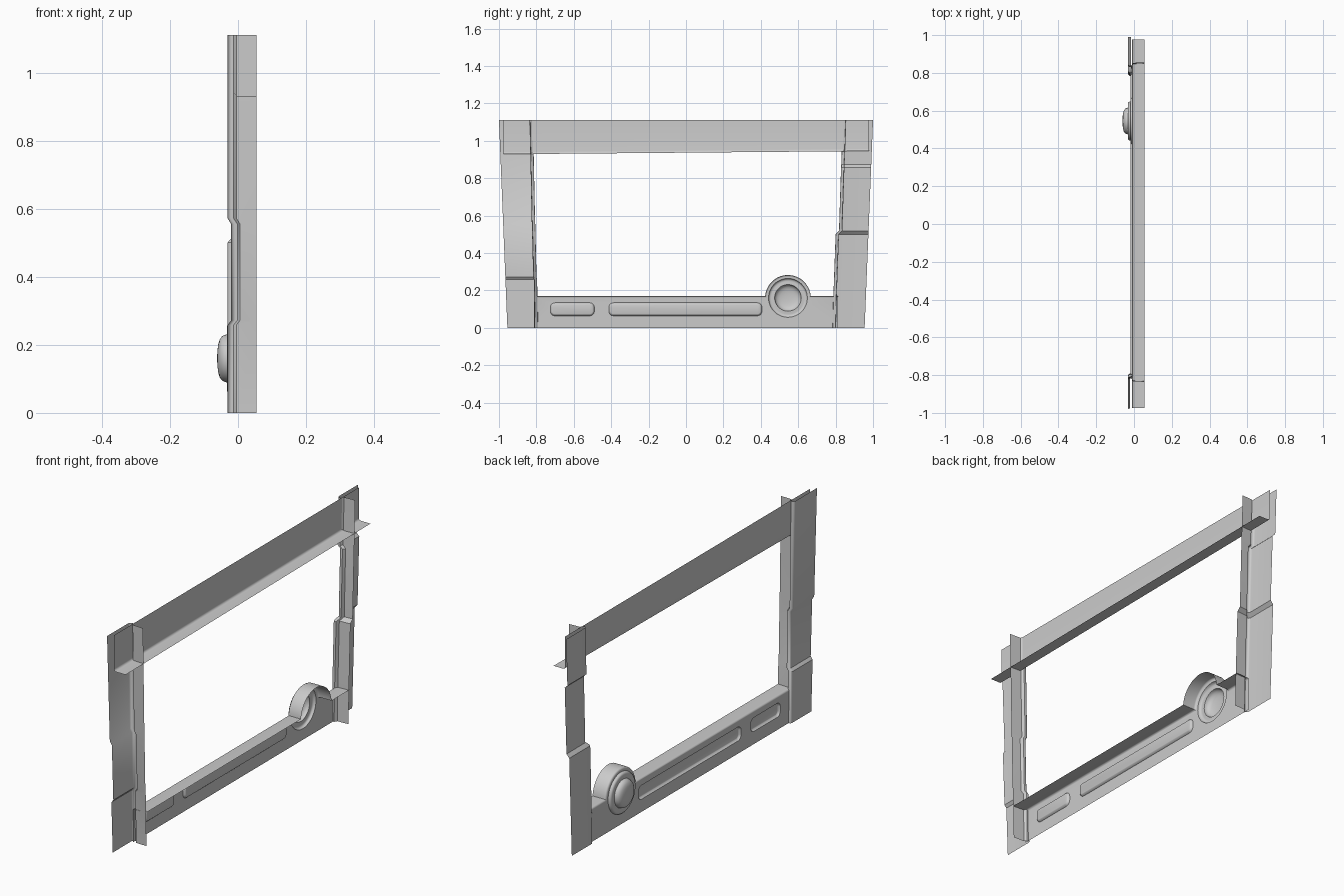
import bpy, bmesh
from math import sin, cos, pi, asin

if "Cube" in bpy.data.objects:
    bpy.data.objects.remove(bpy.data.objects["Cube"])

TIP = 0.055      # how far every return flange reaches inward


def add_rows(bm, rows, closed=False):
    """Bridge equal-length rows of points with quads; returns the vertex rows."""
    vr = [[bm.verts.new(p) for p in row] for row in rows]
    n = len(rows[0])
    for a, b in zip(vr, vr[1:]):
        for i in range(n if closed else n - 1):
            j = (i + 1) % n
            bm.faces.new((a[i], a[j], b[j], b[i]))
    return vr


def finish(bm, name):
    bmesh.ops.remove_doubles(bm, verts=bm.verts, dist=1e-5)
    bmesh.ops.recalc_face_normals(bm, faces=bm.faces)
    me = bpy.data.meshes.new(name)
    bm.to_mesh(me)
    bm.free()
    ob = bpy.data.objects.new(name, me)
    bpy.context.collection.objects.link(ob)
    bpy.context.view_layer.objects.active = ob
    ob.select_set(True)
    bpy.ops.object.shade_smooth_by_angle(angle=0.6)
    ob.select_set(False)
    return ob


def corner(r, n=5):
    """Quarter round: (inset from the flange, depth from the plate) pairs."""
    return [(r * (1 - sin(a)), r * (1 - cos(a)))
            for a in (pi / 2 * i / n for i in range(n + 1))]


# Side pillars: flat outer plate, rounded corner, joggled return flange
def pillar(name, side, stations):
    bm = bmesh.new()
    rows = []
    for z, x, yi in stations:
        yo = 0.955 + 0.045 * z / 1.11
        sec = [(x, yo)] + [(x + d, yi + i) for i, d in corner(0.012)]
        sec += [(x + 0.018, yi + 0.001), (x + 0.026, yi + 0.015), (TIP, yi + 0.018)]
        rows.append([(px, side * py, z) for px, py in sec])
    add_rows(bm, rows)
    finish(bm, name)


pillar("front_pillar", -1, [(0, -0.031, 0.791), (0.258, -0.031, 0.796),
                            (0.272, -0.020, 0.799), (0.555, -0.020, 0.806),
                            (0.572, -0.031, 0.807), (1.11, -0.031, 0.818)])
pillar("rear_pillar", 1, [(0, -0.031, 0.784), (0.17, -0.031, 0.788),
                          (0.50, -0.031, 0.800), (0.518, -0.016, 0.818),
                          (0.858, -0.016, 0.829), (0.872, -0.031, 0.830),
                          (1.11, -0.031, 0.838)])

# Top rail: tall plate with a flange along its slightly sloping lower edge
bm = bmesh.new()
sec = [(-0.01, None)] + [(-0.01 + d, i) for i, d in corner(0.012)] + [(TIP, 0)]
add_rows(bm, [[(x, y, 1.11 if h is None else zb + h) for x, h in sec]
              for y, zb in ((-0.975, 0.928), (0.978, 0.945))])
finish(bm, "top_rail")

# Bottom rail: plate with arch, flange, pressed slots and round housing
PX = -0.019                      # plate position
CY, CZ, R = 0.545, 0.16, 0.122   # arch and housing centre, arch radius
END = 0.812


def top_edge(x, d):
    """Upper edge of the rail, inset by d, following the arch."""
    z, r = 0.17 - d, R - d
    a0 = asin((z - CZ) / r)
    arc = [pi - a0 - (pi - 2 * a0) * i / 32 for i in range(33)]
    return ([(x, -END, z)] + [(x, CY + r * cos(a), CZ + r * sin(a)) for a in arc]
            + [(x, END, z)])


def slot(x, y0, y1, z0, z1, r, d):
    """Rounded rectangle inset by d."""
    r -= d
    pts = []
    for k, (cy, cz) in enumerate(((y1, z1), (y0, z1), (y0, z0), (y1, z0))):
        cy += (r + d) * (1 if cy == y0 else -1)
        cz += (r + d) * (1 if cz == z0 else -1)
        for i in range(7):
            a = pi / 2 * (k + i / 6)
            pts.append((x, cy + r * cos(a), cz + r * sin(a)))
    return pts


def circle(x, r, n=48):
    return [(x, CY + r * cos(2 * pi * i / n), CZ + r * sin(2 * pi * i / n))
            for i in range(n)]


bm = bmesh.new()
rnd = corner(0.01)
housing = [(0, 0.104), (-0.009, 0.101), (-0.013, 0.096), (-0.014, 0.088),
           (-0.012, 0.078), (-0.012, 0.071), (-0.020, 0.069), (-0.028, 0.065),
           (-0.035, 0.055), (-0.039, 0.042), (-0.041, 0.026), (-0.042, 0.012)]
slots = [(-0.725, -0.49, 0.064, 0.134, 0.024), (-0.412, 0.406, 0.064, 0.134, 0.024)]

# flat face, filled around its holes
outline = top_edge(PX, rnd[0][0]) + [(PX, END, 0), (PX, -END, 0)]
edges = []
for loop in [outline, circle(PX, 0.104)] + [slot(PX, *s, 0) for s in slots]:
    vs = [bm.verts.new(p) for p in loop]
    edges += [bm.edges.new((vs[i - 1], vs[i])) for i in range(len(vs))]
bmesh.ops.triangle_fill(bm, use_beauty=True, edges=edges)

# rounded edge and flange
add_rows(bm, [top_edge(PX + d, i) for i, d in rnd] + [top_edge(TIP, 0)])

# pressed slots
for s in slots:
    vr = add_rows(bm, [slot(PX, *s, 0), slot(PX + 0.003, *s, 0.001),
                       slot(PX + 0.010, *s, 0.007), slot(PX + 0.011, *s, 0.010)], True)
    bm.faces.new(vr[-1])

# domed round housing
vr = add_rows(bm, [circle(PX + dx, r) for dx, r in housing], True)
bm.faces.new(vr[-1])
finish(bm, "bottom_rail")
